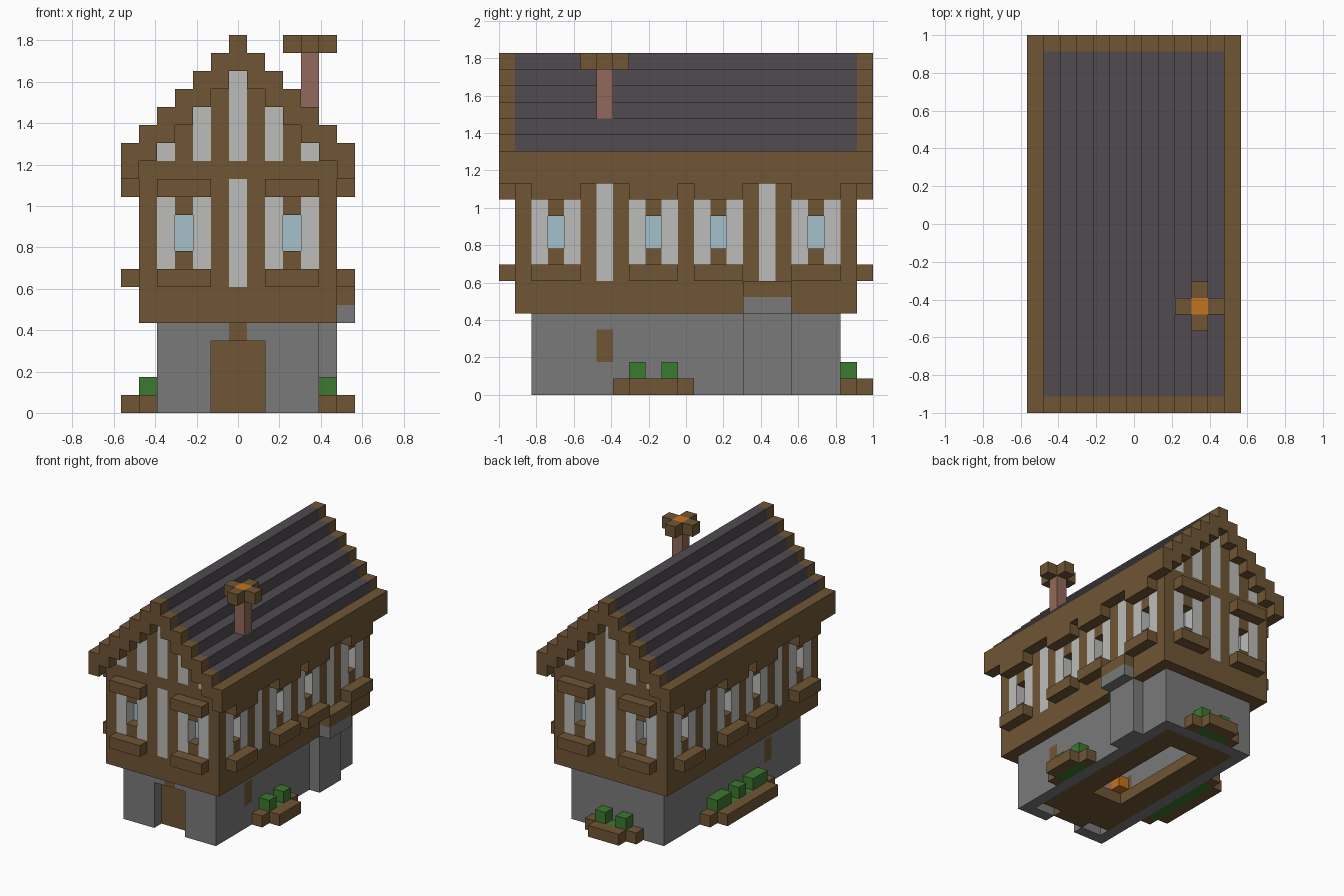
import bpy
import bmesh
from mathutils import Matrix, Vector

cube = bpy.data.objects.get("Cube")
if cube:
    bpy.data.objects.remove(cube)

U = 2 / 23  # edge of one building block


def material(name, rgb):
    lin = [(c / 255 / 12.92) if c < 11 else ((c / 255 + 0.055) / 1.055) ** 2.4 for c in rgb]
    m = bpy.data.materials.new(name)
    m.use_nodes = True
    m.diffuse_color = (*lin, 1)
    bsdf = m.node_tree.nodes["Principled BSDF"]
    bsdf.inputs["Base Color"].default_value = (*lin, 1)
    bsdf.inputs["Roughness"].default_value = 0.9
    return m


TIMBER = material("timber brown", (112, 86, 53))
PLASTER = material("plaster white", (188, 188, 186))
STONE = material("stone grey", (122, 122, 122))
SLATE = material("roof slate", (80, 75, 80))
GLASS = material("pale blue glass", (166, 193, 203))
LEAF = material("leaf green", (60, 120, 48))
BRICK = material("chimney brick", (146, 105, 91))
EMBER = material("ember orange", (196, 114, 32))

parts = {}  # name -> (material, list of block ranges)


def block(name, mat, xs, ys, zs):
    """Add a box covering the inclusive cell ranges xs, ys, zs."""
    rng = [r if isinstance(r, tuple) else (r, r) for r in (xs, ys, zs)]
    rng = [(min(r), max(r)) for r in rng]
    parts.setdefault(name, (mat, []))[1].append(rng)


def flip(r, s):
    return tuple(s * v for v in r) if isinstance(r, tuple) else s * r


def facade(axis, sign):
    """Return a block function using (along, outward, up) for one side."""
    def put(name, mat, along, out, up):
        o = flip(out, sign)
        if axis == "y":
            block(name, mat, along, o, up)
        else:
            block(name, mat, o, along, up)
    return put


FRONT, BACK = facade("y", -1), facade("y", 1)
RIGHT, LEFT = facade("x", 1), facade("x", -1)


def window_bay(put, c, w):
    # three cells wide: plaster cheeks, recessed pane, sill box and hood
    for a in (c - 1, c + 1):
        put("wall_plaster", PLASTER, a, w, (8, 11))
    for z in (8, 11):
        put("window_blocks", TIMBER, c, w, z)
    put("window_panes", GLASS, c, w - 1, (9, 10))
    put("window_sills", TIMBER, (c - 1, c + 1), (w, w + 1), 7)
    put("window_hoods", TIMBER, (c - 1, c + 1), (w, w + 1), 12)


def planter(put, w, half, plants):
    put("planter_ledges", TIMBER, (1 - half, half - 1), w + 1, 0)
    for a in (-half, half):
        put("planter_ends", TIMBER, a, w, 0)
    put("planter_beds", LEAF, (1 - half, half - 1), w, 0)
    for p in plants:
        put("bushes", LEAF, p, w, 1)


# Stone ground floor
for s in (-1, 1):
    x = 4 * s
    block("stone_walls", STONE, x, (-9, -6), (0, 4))
    block("stone_walls", STONE, x, (-4, 9), (0, 4))
    block("stone_walls", STONE, x, -5, (0, 1))
    block("stone_walls", STONE, x, -5, 4)
    block("side_shutters", TIMBER, x, -5, (2, 3))
    block("stone_walls", STONE, (2 * s, 3 * s), -9, (0, 4))
    block("stone_walls", STONE, s, -9, 4)
block("stone_walls", STONE, (-3, 3), 9, (0, 4))
block("door_keystone", TIMBER, 0, -9, 4)
block("front_door", TIMBER, (-1, 1), -8, (0, 3))

# Stone buttress on the right side
block("buttress", STONE, 5, (4, 6), (0, 4))
block("buttress", STONE, 6, (4, 6), 5)
block("buttress_cap", TIMBER, 6, (4, 6), 6)

# Ground floor boards, open in the middle, with a small hearth
for s in (-1, 1):
    block("ground_boards", TIMBER, (2 * s, 3 * s), (-7, 8), 0)
block("ground_boards", TIMBER, (-1, 1), (-7, -4), 0)
block("ground_boards", TIMBER, (-1, 1), (7, 8), 0)
block("hearth", BRICK, -1, -4, 1)
block("hearth_fire", EMBER, -1, -3, 1)

# Overhanging timber ring and upper floor with stair opening
for s in (-1, 1):
    block("jetty_beams", TIMBER, (4 * s, 5 * s), (-10, 10), (5, 6))
    block("jetty_beams", TIMBER, (-3, 3), (9 * s, 10 * s), (5, 6))
block("upper_floor", TIMBER, (-3, 3), (-8, 3), 6)

# Upper storey: gable ends
for put in (FRONT, BACK):
    for a in (-5, -1, 1, 5):
        put("posts", TIMBER, a, 10, (7, 12))
    put("wall_plaster", PLASTER, 0, 10, (7, 12))
    for c in (-3, 3):
        window_bay(put, c, 10)
    put("tie_beams", TIMBER, (-5, 5), 10, 13)
    for a in range(-4, 5):
        top = 18 - abs(a)
        if a % 2:
            put("gable_posts", TIMBER, a, 10, (14, top))
        else:
            put("gable_plaster", PLASTER, a, 10, (14, top))

# Upper storey: long sides
for put in (RIGHT, LEFT):
    for a in (-6, -4, 0, 4, 6):
        put("posts", TIMBER, a, 5, (7, 12))
    for a in (-5, 5):
        put("wall_plaster", PLASTER, a, 5, (7, 12))
    for c in (-8, -2, 2, 8):
        window_bay(put, c, 5)
    put("tie_beams", TIMBER, (-9, 9), 5, 13)

# Stepped roof with timber verges and eaves
for x in range(-6, 7):
    zs = (19 - abs(x), 20 - abs(x))
    if abs(x) == 6:
        block("eaves", TIMBER, x, (-11, 11), zs)
    else:
        block("roof_steps", SLATE, x, (-10, 10), zs)
        for y in (-11, 11):
            block("verges", TIMBER, x, y, zs)

# Chimney with cross-shaped cap
block("chimney", BRICK, 4, -5, (17, 19))
for d in (-1, 1):
    block("chimney_cap", TIMBER, 4 + d, -5, 20)
    block("chimney_cap", TIMBER, 4, -5 + d, 20)
block("chimney_embers", EMBER, 4, -5, 20)

# Planters
planter(BACK, 10, 2, (-1, 1))
planter(LEFT, 5, 4, ((2, 3), 0, (-3, -2)))


def right_bed(name, mat, along, out, up):
    shifted = tuple(v - 2 for v in along) if isinstance(along, tuple) else along - 2
    RIGHT(name, mat, shifted, out, up)


planter(right_bed, 5, 2, (-1, 1))

# Turn the collected blocks into one object per part
for name, (mat, boxes) in parts.items():
    bm = bmesh.new()
    for rng in boxes:
        size = Vector([(b - a + 1) * U for a, b in rng])
        mid = Vector([(a + b) / 2 * U for a, b in rng])
        mid.z += U / 2
        bmesh.ops.create_cube(bm, size=1, matrix=Matrix.Translation(mid) @ Matrix.Diagonal((*size, 1)))
    mesh = bpy.data.meshes.new(name)
    bm.to_mesh(mesh)
    bm.free()
    mesh.materials.append(mat)
    bpy.context.collection.objects.link(bpy.data.objects.new(name, mesh))
